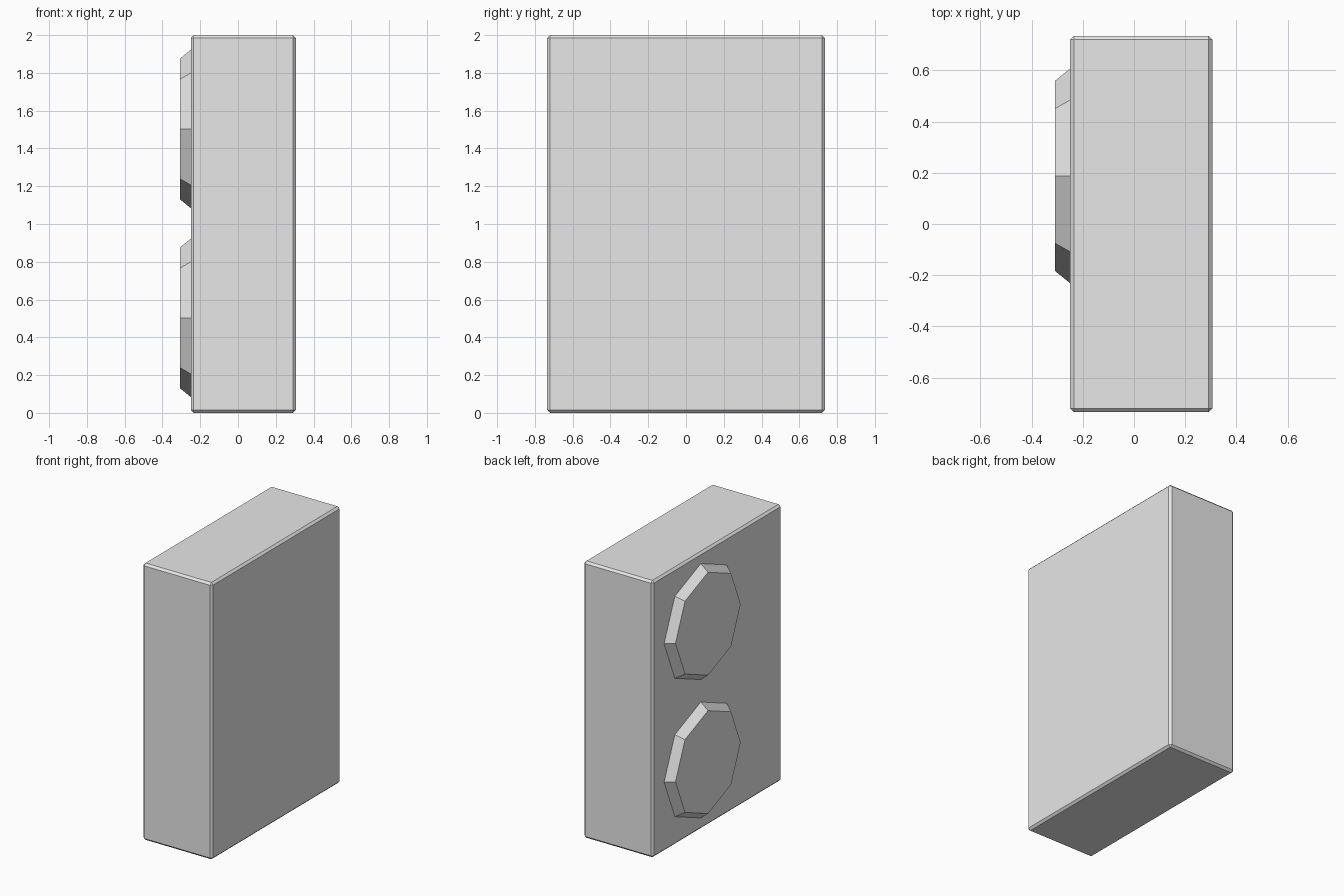
import bpy
import math

default_cube = bpy.data.objects.get("Cube")
if default_cube:
    bpy.data.objects.remove(default_cube, do_unlink=True)

# Single light grey finish
grey = bpy.data.materials.new("light_grey")
grey.use_nodes = True
colour = (0.8, 0.8, 0.8, 1)
grey.diffuse_color = colour
grey.node_tree.nodes["Principled BSDF"].inputs["Base Color"].default_value = colour

FACE_X = -0.25   # side of the cabinet that carries the fan covers
BACK_X = 0.306
DEPTH = 1.47
HEIGHT = 2.0


def name_part(name):
    part = bpy.context.object
    part.name = name
    part.data.materials.append(grey)
    return part


# Chamfered cabinet
bpy.ops.mesh.primitive_cube_add(size=1, location=((FACE_X + BACK_X) / 2, 0, HEIGHT / 2))
cabinet = name_part("cabinet")
cabinet.scale = (BACK_X - FACE_X, DEPTH, HEIGHT)
bpy.ops.object.transform_apply(location=False, rotation=False, scale=True)
chamfer = cabinet.modifiers.new("chamfer", "BEVEL")
chamfer.width = 0.015
chamfer.segments = 1

# Two octagonal tapered fan covers, one above the other
COVER_THICKNESS = 0.058
for name, z in (("lower_fan_cover", 0.503), ("upper_fan_cover", 1.503)):
    bpy.ops.mesh.primitive_cone_add(
        vertices=8, radius1=0.419, radius2=0.372, depth=COVER_THICKNESS,
        location=(FACE_X - COVER_THICKNESS / 2, 0.188, z),
        rotation=(0, -math.pi / 2, 0))
    name_part(name)
